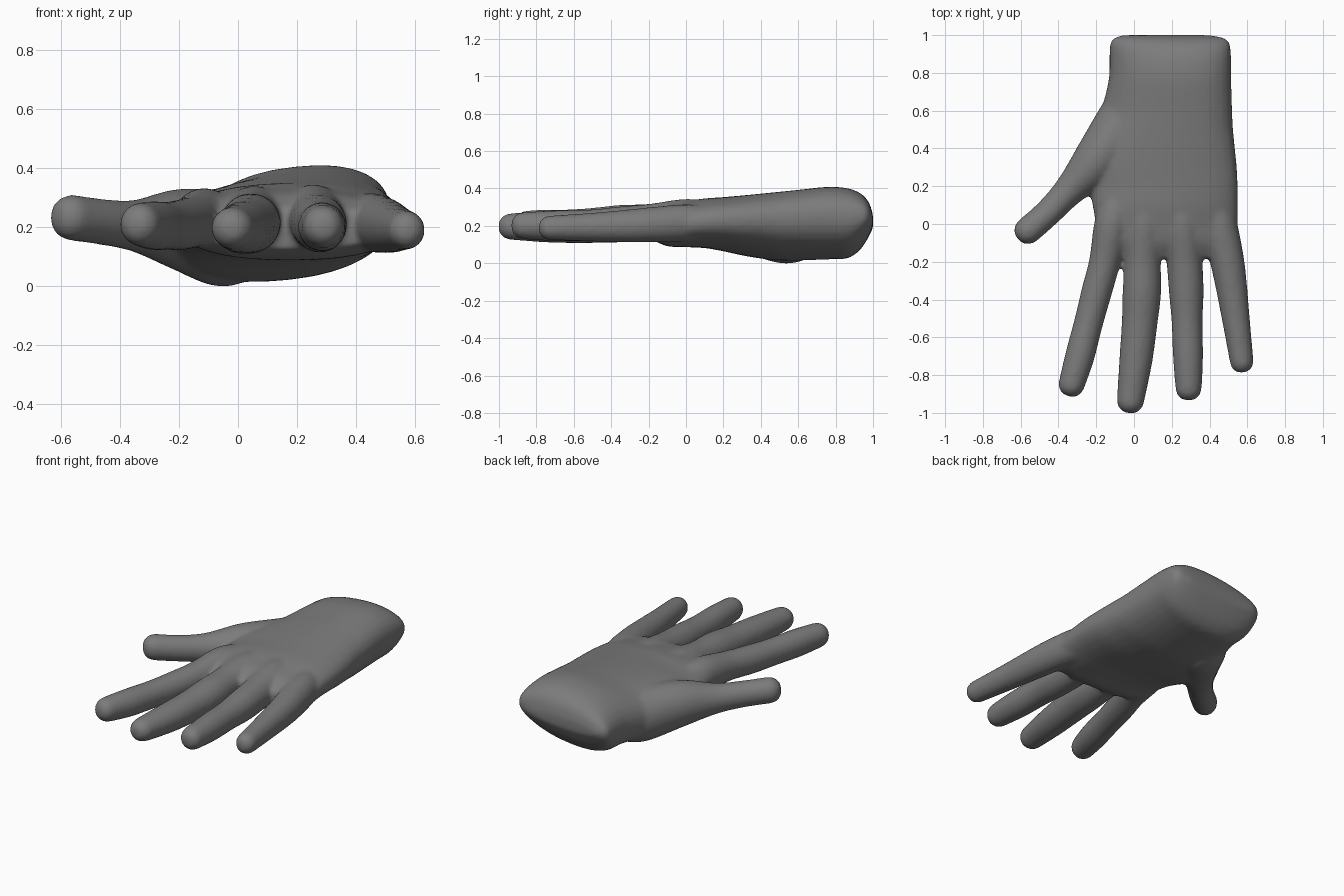
import bpy, bmesh, math
from mathutils import Vector

SIDES = 32
bm = bmesh.new()


def spline(rows, steps=6):
    """Catmull-Rom interpolation through rows of numbers."""
    out = []
    n = len(rows)
    for i in range(n - 1):
        a, b = rows[max(i - 1, 0)], rows[i]
        c, d = rows[i + 1], rows[min(i + 2, n - 1)]
        for s in range(steps):
            t = s / steps
            out.append([0.5 * (2 * q + (r - p) * t + (2 * p - 5 * q + 4 * r - w) * t * t
                               + (3 * q - p - 3 * r + w) * t ** 3)
                        for p, q, r, w in zip(a, b, c, d)])
    out.append(list(rows[-1]))
    return out


def spow(v, e):
    return math.copysign(abs(v) ** e, v)


def loft(sections, power=2.0):
    """sections: (centre, across axis, half width, half height, shear)"""
    rings = []
    for c, across, w, h, shear in sections:
        ring = []
        for k in range(SIDES):
            a = 2 * math.pi * k / SIDES
            u = spow(math.cos(a), 2 / power) * w
            v = spow(math.sin(a), 2 / power) * h
            ring.append(bm.verts.new(c + across * u + Vector((0, 0, v + shear * u))))
        rings.append(ring)
    for r0, r1 in zip(rings, rings[1:]):
        for k in range(SIDES):
            j = (k + 1) % SIDES
            bm.faces.new((r0[k], r0[j], r1[j], r1[k]))
    bm.faces.new(rings[0][::-1])
    bm.faces.new(rings[-1])


def palm(rows):
    """rows: y, left x, right x, bottom z, top z, shear"""
    loft([(Vector(((l + r) / 2, y, (b + t) / 2)), Vector((1, 0, 0)), (r - l) / 2, (t - b) / 2, s)
          for y, l, r, b, t, s in spline(rows)], 2.3)


def digit(points, flat=1.0):
    """points: x, y, z, radius, from the knuckle to the start of the round tip"""
    rows = spline(points)
    secs = []
    for i, (x, y, z, r) in enumerate(rows):
        a, b = rows[max(i - 1, 0)], rows[min(i + 1, len(rows) - 1)]
        d = Vector((b[0] - a[0], b[1] - a[1], 0)).normalized()
        secs.append((Vector((x, y, z)), Vector((-d.y, d.x, 0)), r, r * flat, 0))
    c, across, r, h, _ = secs[-1]
    for ang in (20, 40, 60, 78):                      # rounded, slightly blunt fingertip
        f = math.radians(ang)
        k = math.cos(f) ** 0.8
        secs.append((c + d * r * math.sin(f), across, r * k, h * k, 0))
    loft(secs)


# Wrist and palm
palm([(1.00, -0.06, 0.40, 0.195, 0.255, 0.04),
      (0.985, -0.105, 0.475, 0.165, 0.31, 0.06),
      (0.96, -0.125, 0.505, 0.12, 0.35, 0.08),
      (0.92, -0.13, 0.512, 0.07, 0.38, 0.10),
      (0.86, -0.13, 0.515, 0.035, 0.40, 0.11),
      (0.76, -0.135, 0.515, 0.03, 0.407, 0.11),
      (0.60, -0.175, 0.52, 0.025, 0.39, 0.11),
      (0.50, -0.22, 0.525, 0.025, 0.38, 0.10),
      (0.40, -0.265, 0.535, 0.035, 0.37, 0.09),
      (0.30, -0.27, 0.545, 0.05, 0.362, 0.07),
      (0.20, -0.24, 0.55, 0.07, 0.355, 0.05),
      (0.10, -0.22, 0.55, 0.085, 0.35, 0.02),
      (0.00, -0.205, 0.55, 0.09, 0.335, 0.0),
      (-0.10, -0.20, 0.55, 0.095, 0.315, 0.0),
      (-0.18, -0.17, 0.53, 0.13, 0.27, 0.0)])

# Index, middle, ring and little finger
digit([(-0.08, 0.15, 0.235, 0.075), (-0.115, 0.0, 0.235, 0.095), (-0.155, -0.2, 0.22, 0.083),
       (-0.198, -0.36, 0.21, 0.081), (-0.24, -0.52, 0.207, 0.077),
       (-0.287, -0.7, 0.208, 0.078), (-0.329, -0.845, 0.212, 0.07)], 1.06)
digit([(0.07, 0.15, 0.25, 0.08), (0.055, 0.0, 0.245, 0.1), (0.045, -0.2, 0.225, 0.098),
       (0.042, -0.36, 0.215, 0.102), (0.03, -0.52, 0.205, 0.095),
       (0.01, -0.72, 0.20, 0.088), (-0.018, -0.93, 0.20, 0.073)], 0.98)
digit([(0.24, 0.15, 0.25, 0.08), (0.255, 0.0, 0.245, 0.1), (0.268, -0.2, 0.223, 0.095),
       (0.277, -0.36, 0.212, 0.092), (0.281, -0.52, 0.206, 0.082),
       (0.286, -0.7, 0.204, 0.08), (0.289, -0.865, 0.205, 0.07)], 1.03)
digit([(0.42, 0.15, 0.23, 0.075), (0.45, 0.0, 0.22, 0.095), (0.49, -0.18, 0.21, 0.091),
       (0.514, -0.32, 0.203, 0.084), (0.539, -0.5, 0.197, 0.074),
       (0.57, -0.725, 0.193, 0.063)], 1.04)

# Thumb with the fleshy mound at its base
digit([(0.05, 0.8, 0.18, 0.08), (0.0, 0.66, 0.17, 0.13), (-0.06, 0.52, 0.165, 0.152),
       (-0.20, 0.33, 0.195, 0.128), (-0.345, 0.175, 0.207, 0.083), (-0.455, 0.06, 0.22, 0.073),
       (-0.56, -0.033, 0.235, 0.073)], 1.07)

bmesh.ops.recalc_face_normals(bm, faces=bm.faces)
mesh = bpy.data.meshes.new("hand")
bm.to_mesh(mesh)
bm.free()
hand = bpy.data.objects.new("hand", mesh)
bpy.context.collection.objects.link(hand)

# Merge all parts into one soft skin
remesh = hand.modifiers.new("merge", 'REMESH')
remesh.mode = 'VOXEL'
remesh.voxel_size = 0.012
remesh.use_smooth_shade = True
soften = hand.modifiers.new("soften", 'SMOOTH')
soften.factor = 0.5
soften.iterations = 10
bpy.context.view_layer.objects.active = hand
hand.select_set(True)
bpy.ops.object.convert(target='MESH')

# Plain grey skin
grey = bpy.data.materials.new("grey skin")
grey.diffuse_color = (0.2, 0.2, 0.2, 1)
hand.data.materials.clear()
hand.data.materials.append(grey)
bpy.ops.object.shade_smooth()

# Rest the lowest point on the ground
low = min(v.co.z for v in hand.data.vertices)
for v in hand.data.vertices:
    v.co.z -= low
